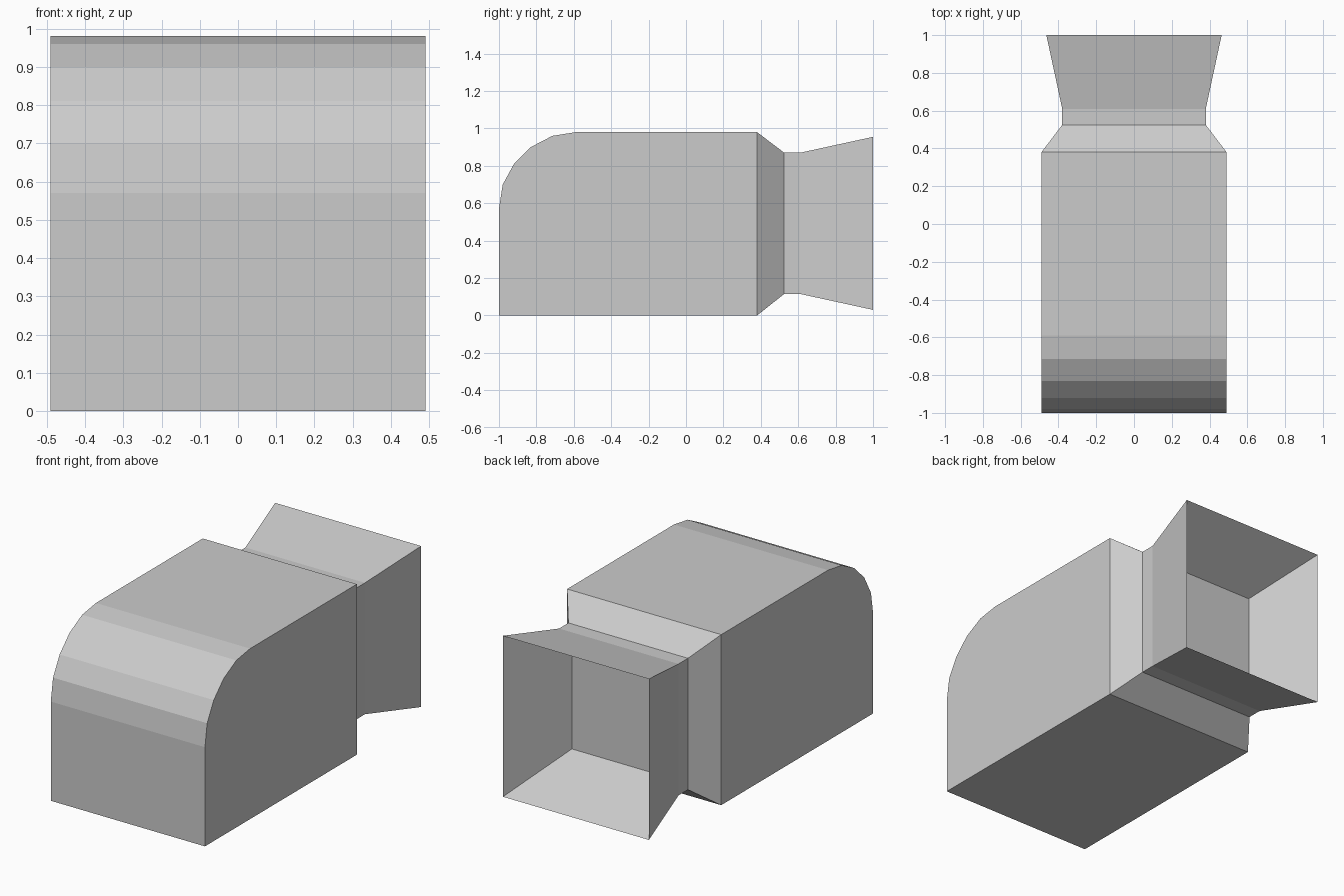
import bpy, bmesh

if "Cube" in bpy.data.objects:
    bpy.data.objects.remove(bpy.data.objects["Cube"])

HALF_W = 0.49
# side profile (y, z) of the body: flat floor, rounded front top
PROFILE = [(0.38, 0), (-1, 0), (-1, 0.57), (-0.98, 0.70), (-0.92, 0.81),
           (-0.83, 0.90), (-0.715, 0.96), (-0.59, 0.98), (0.38, 0.98)]
# rectangular sections (y, half width, z low, z high): neck, flare, recess
SECTIONS = [(0.525, 0.38, 0.115, 0.87), (0.61, 0.38, 0.115, 0.87),
            (1.0, 0.464, 0.03, 0.955), (0.645, 0.274, 0.22, 0.765)]

bm = bmesh.new()

# body block
side = bm.faces.new([bm.verts.new((-HALF_W, y, z)) for y, z in PROFILE])
new = bmesh.ops.extrude_face_region(bm, geom=[side])["geom"]
bmesh.ops.translate(bm, vec=(2 * HALF_W, 0, 0),
                    verts=[v for v in new if isinstance(v, bmesh.types.BMVert)])

# pull the rear face through the neck, out to the rim and back into the recess
rear = next(f for f in bm.faces if all(abs(v.co.y - 0.38) < 1e-4 for v in f.verts))
for y, half, low, high in SECTIONS:
    mid = rear.calc_center_median().z
    old = rear
    rear = bmesh.ops.extrude_discrete_faces(bm, faces=[old])["faces"][0]
    for v in rear.verts:
        v.co = (half if v.co.x > 0 else -half, y, high if v.co.z > mid else low)

bmesh.ops.recalc_face_normals(bm, faces=bm.faces)
mesh = bpy.data.meshes.new("body_with_flared_socket")
bm.to_mesh(mesh)
bm.free()
bpy.context.collection.objects.link(bpy.data.objects.new("body_with_flared_socket", mesh))
